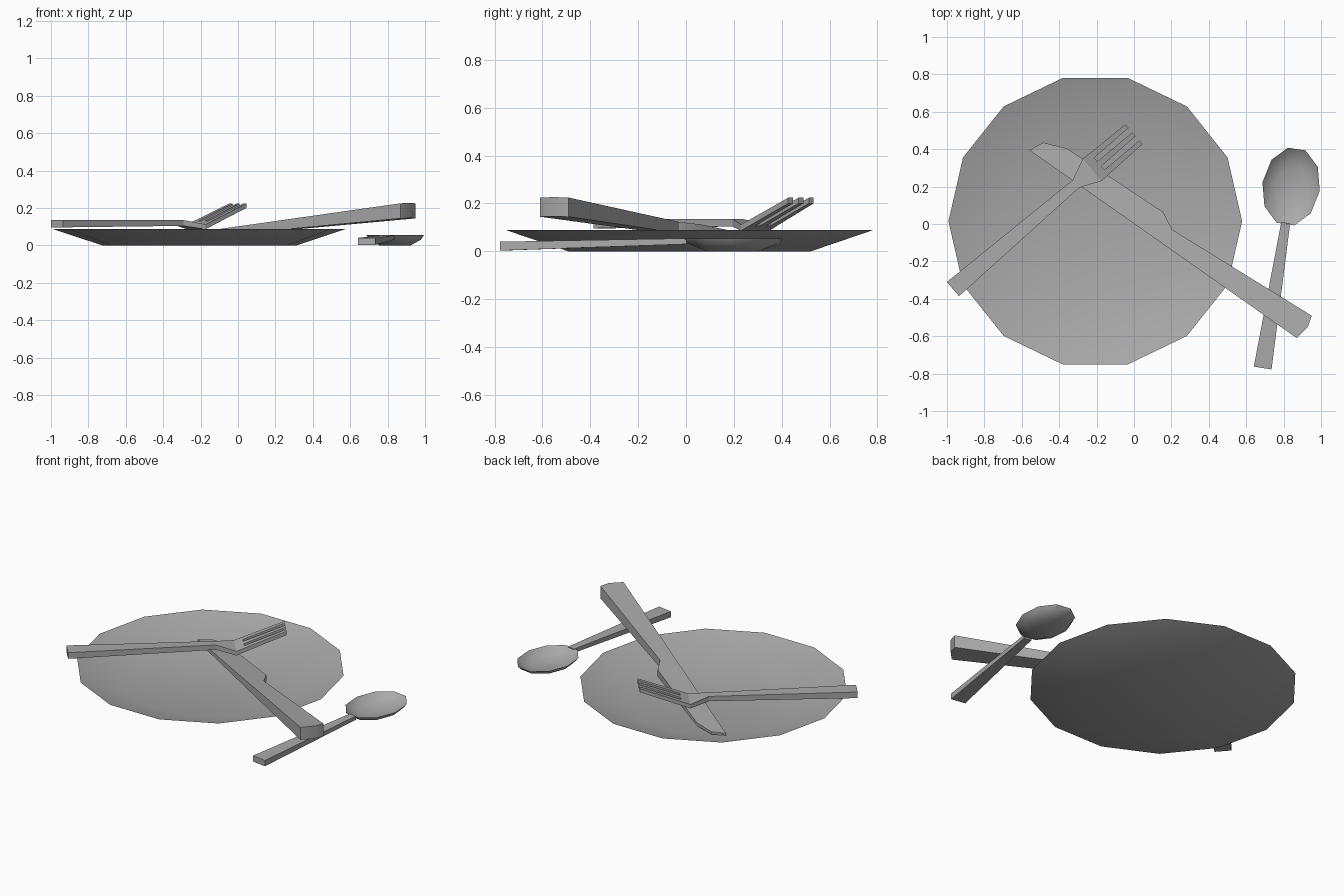
import bpy, bmesh, math
from mathutils import Vector

if "Cube" in bpy.data.objects:
    bpy.data.objects.remove(bpy.data.objects["Cube"])

metal = bpy.data.materials.new("grey")
metal.diffuse_color = (0.4, 0.4, 0.4, 1)
metal.use_nodes = True
metal.node_tree.nodes["Principled BSDF"].inputs["Base Color"].default_value = metal.diffuse_color


def finish(name, bm, angle=30):
    bmesh.ops.recalc_face_normals(bm, faces=bm.faces[:])
    me = bpy.data.meshes.new(name)
    bm.to_mesh(me)
    bm.free()
    me.materials.append(metal)
    ob = bpy.data.objects.new(name, me)
    bpy.context.collection.objects.link(ob)
    bpy.ops.object.select_all(action='DESELECT')
    ob.select_set(True)
    bpy.context.view_layer.objects.active = ob
    bpy.ops.object.shade_smooth_by_angle(angle=math.radians(angle))
    return ob


def frame(start, end):
    """Maps (along, left, z) to the table, from a start point towards an end point."""
    a = Vector(start)
    d = (Vector(end) - a).normalized()
    n = Vector((-d.y, d.x))

    def place(u, t, z):
        p = a + d * u + n * t
        return (p.x, p.y, z)
    return place


def bar(bm, place, stations):
    """Box-section bar through stations (along, centre, half width, z low, z high)."""
    rings = []
    for u, c, w, lo, hi in stations:
        rings.append([bm.verts.new(place(u, c + s * w, z))
                      for s, z in ((-1, lo), (1, lo), (1, hi), (-1, hi))])
    for a, b in zip(rings, rings[1:]):
        for i in range(4):
            j = (i + 1) % 4
            bm.faces.new((a[i], a[j], b[j], b[i]))
    bm.faces.new(rings[0][::-1])
    bm.faces.new(rings[-1])


def dish(name, n, place, rings, turn=0.0):
    """Thin closed dish from rings (along radius, across radius, z), under then inside."""
    bm = bmesh.new()
    loops = []
    for ru, rt, z in rings:
        loops.append([bm.verts.new(place(ru * math.cos(a), rt * math.sin(a), z))
                      for a in (2 * math.pi * i / n + turn for i in range(n))])
    for a, b in zip(loops, loops[1:]):
        for i in range(n):
            j = (i + 1) % n
            bm.faces.new((a[i], a[j], b[j], b[i]))
    bm.faces.new(loops[0])
    bm.faces.new(loops[-1])
    return finish(name, bm)


# plate
dish("plate", 14, frame((-0.207, 0.015), (1, 0.015)),
     [(0.52, 0.52, 0.0), (0.785, 0.785, 0.088), (0.52, 0.52, 0.004)])

# spoon bowl and handle
dish("spoon_bowl", 10, frame((0.84, 0.2), (0.988, 1.189)),
     [(0.115, 0.085, 0.0), (0.19, 0.139, 0.03), (0.213, 0.155, 0.054),
      (0.187, 0.136, 0.033), (0.112, 0.082, 0.005)], math.pi / 10)
bm = bmesh.new()
bar(bm, frame((0.688, -0.77), (0.81, 0.0)),
    [(0, 0, 0.048, 0.003, 0.04), (0.785, 0, 0.024, 0.03, 0.054)])
finish("spoon_handle", bm)

# fork body and tines
fork = frame((-0.968, -0.348), (-0.31, 0.215))
bm = bmesh.new()
bar(bm, fork, [(0, 0, 0.05, 0.096, 0.135), (0.866, 0, 0.027, 0.104, 0.135),
               (0.98, 0, 0.078, 0.086, 0.112), (1.03, 0, 0.077, 0.106, 0.131)])
for k in (-1, 0, 1):
    bar(bm, fork, [(1.03, k * 0.059, 0.017, 0.106, 0.131),
                   (1.274, k * 0.057, 0.013, 0.2, 0.224)])
finish("fork", bm, 20)

# knife: side outline extruded between two sloping planes
knife = frame((-0.56, 0.395), (0.87, -0.61))
outline = [(0, 0), (0.038, 0.076), (0.158, 0.123), (0.266, 0.126), (0.775, 0.141),
           (0.87, 0.092), (1.744, 0.144), (1.762, 0.085), (1.748, 0)]
bm = bmesh.new()
low = [bm.verts.new(knife(s, t, 0.008 + 0.078 * s)) for s, t in outline]
top = [bm.verts.new(knife(s, t, 0.022 + 0.116 * s)) for s, t in outline]
bm.faces.new(low[::-1])
bm.faces.new(top)
for i in range(len(outline)):
    j = (i + 1) % len(outline)
    bm.faces.new((low[i], low[j], top[j], top[i]))
finish("knife", bm)
